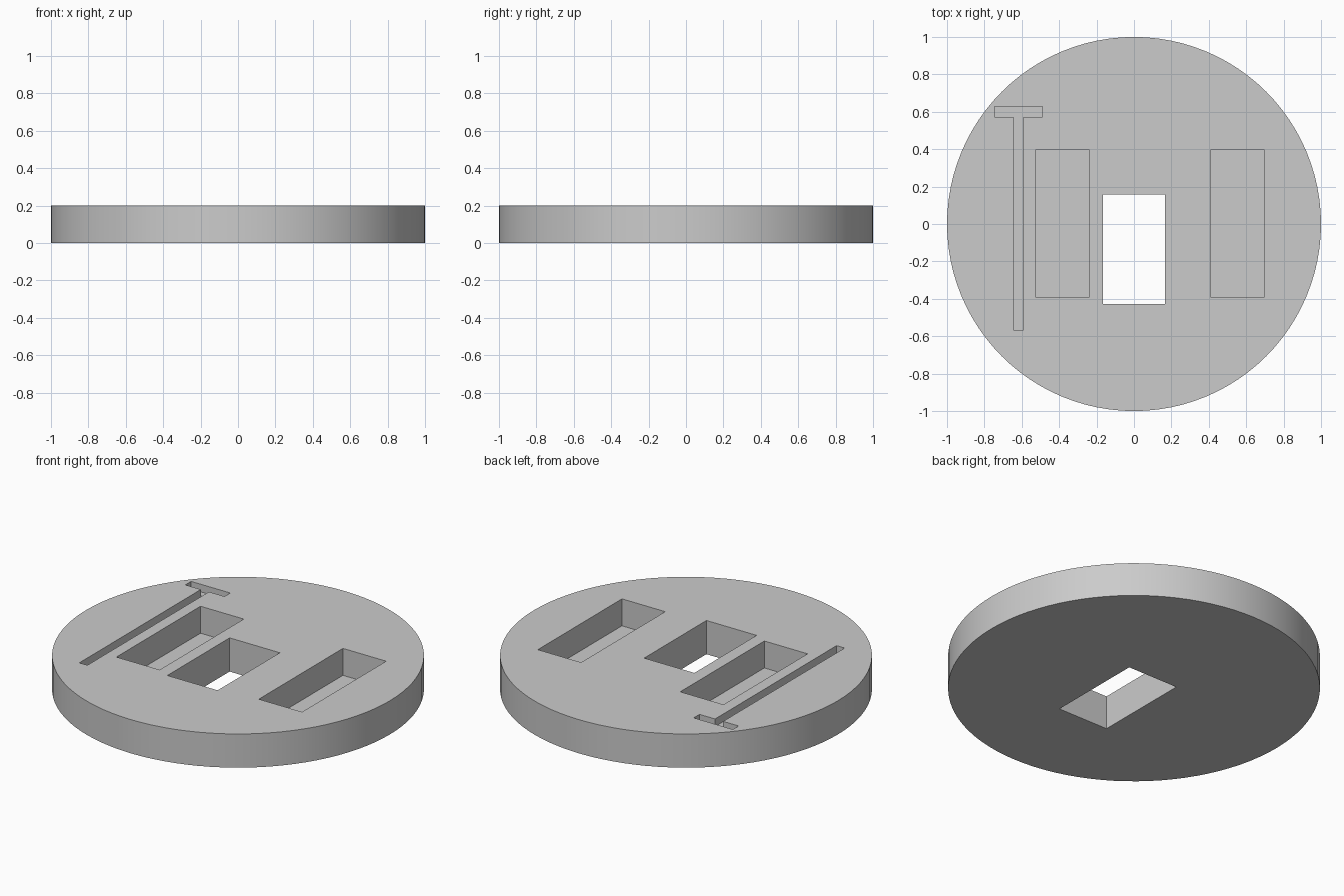
import bpy, bmesh
from math import radians

cube = bpy.data.objects.get("Cube")
if cube:
    bpy.data.objects.remove(cube, do_unlink=True)

HEIGHT = 0.2

grey = bpy.data.materials.new("plain_grey")
grey.use_nodes = True
colour = (0.6, 0.6, 0.6, 1)
grey.diffuse_color = colour
grey.node_tree.nodes["Principled BSDF"].inputs["Base Color"].default_value = colour

# Round base plate
bpy.ops.mesh.primitive_cylinder_add(vertices=96, radius=1, depth=HEIGHT,
                                    location=(0, 0, HEIGHT / 2))
disc = bpy.context.object
disc.name = "round_plate"
disc.data.materials.append(grey)


def cut(name, outline, floor):
    """Sink a straight-walled pocket with the given outline into the plate."""
    bm = bmesh.new()
    face = bm.faces.new([bm.verts.new((x, y, floor)) for x, y in outline])
    top = bmesh.ops.extrude_face_region(bm, geom=[face])["geom"]
    bmesh.ops.translate(bm, vec=(0, 0, HEIGHT + 0.1 - floor),
                        verts=[v for v in top if isinstance(v, bmesh.types.BMVert)])
    bmesh.ops.recalc_face_normals(bm, faces=bm.faces)
    mesh = bpy.data.meshes.new(name)
    bm.to_mesh(mesh)
    bm.free()
    mesh.materials.append(grey)
    cutter = bpy.data.objects.new(name, mesh)
    bpy.context.collection.objects.link(cutter)
    cutter.hide_render = True
    mod = disc.modifiers.new(name, "BOOLEAN")
    mod.operation = "DIFFERENCE"
    mod.solver = "EXACT"
    mod.object = cutter
    bpy.context.view_layer.objects.active = disc
    bpy.ops.object.modifier_apply(modifier=name)
    bpy.data.objects.remove(cutter, do_unlink=True)


def box(x0, x1, y0, y1):
    return [(x0, y0), (x1, y0), (x1, y1), (x0, y1)]


# Window through the middle and a deep pocket on each side
cut("through_window", box(-0.165, 0.165, -0.427, 0.157), -0.1)
for name, x in (("right_pocket", -0.382), ("left_pocket", 0.553)):
    cut(name, box(x - 0.142, x + 0.142, -0.392, 0.397), HEIGHT - 0.16)

# Shallow T-shaped slot: stem and crossbar
cut("t_slot", [(-0.645, -0.567), (-0.592, -0.567), (-0.592, 0.573), (-0.49, 0.573),
               (-0.49, 0.627), (-0.747, 0.627), (-0.747, 0.573), (-0.645, 0.573)],
    HEIGHT - 0.045)

# Smooth rim, crisp edges
bpy.ops.object.select_all(action="DESELECT")
disc.select_set(True)
bpy.context.view_layer.objects.active = disc
bpy.ops.object.shade_smooth_by_angle(angle=radians(30))
